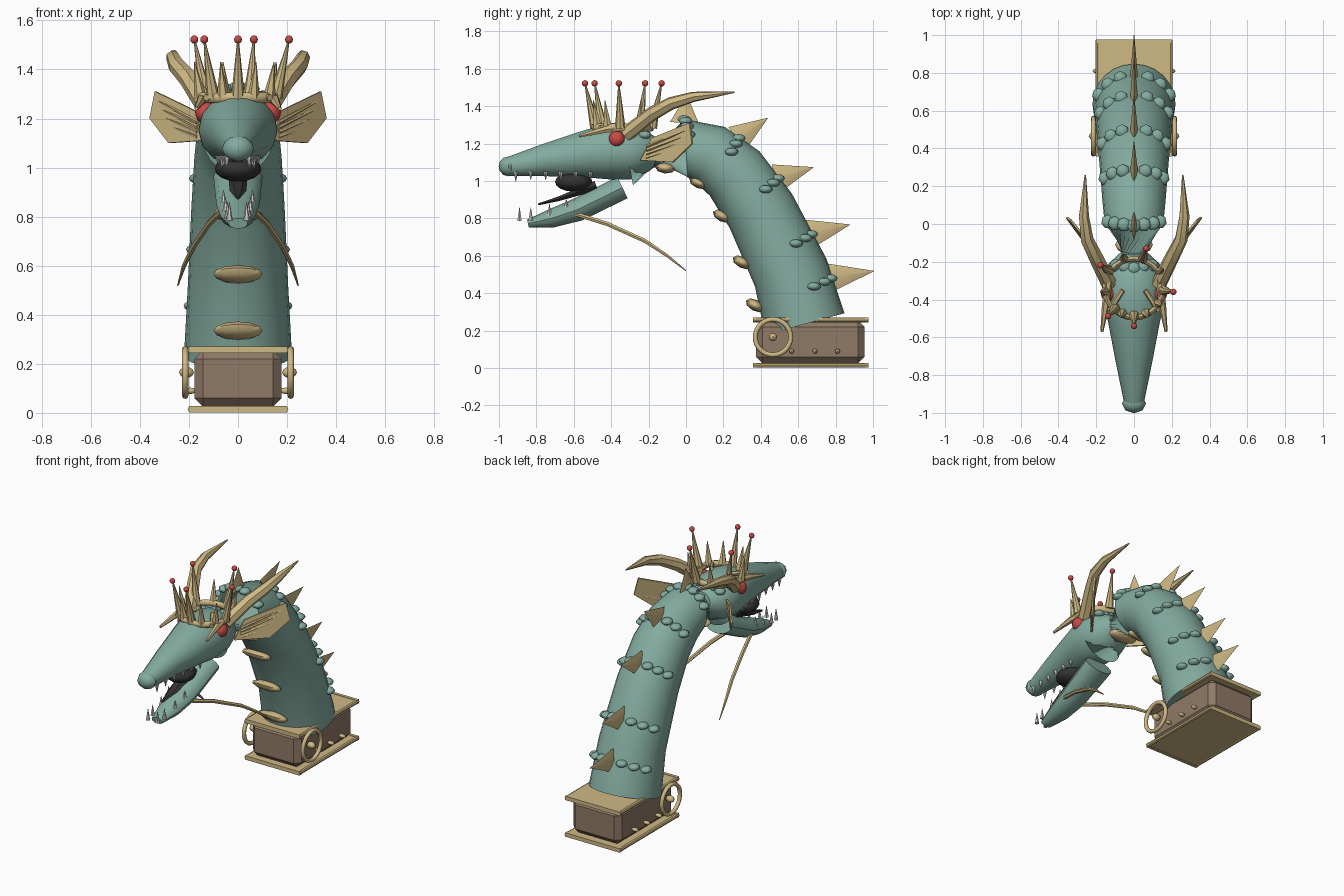
import bpy, bmesh, math
from mathutils import Vector, Matrix

cube = bpy.data.objects.get("Cube")
if cube:
    bpy.data.objects.remove(cube, do_unlink=True)


def material(name, rgb):
    m = bpy.data.materials.new(name)
    m.use_nodes = True
    m.diffuse_color = (*rgb, 1)
    m.node_tree.nodes["Principled BSDF"].inputs["Base Color"].default_value = (*rgb, 1)
    return m


teal = material("teal_skin", (0.23, 0.41, 0.35))
gold = material("gold", (0.63, 0.49, 0.235))
brown = material("brown_wood", (0.28, 0.195, 0.135))
red = material("red_gem", (0.58, 0.07, 0.06))
dark = material("dark_mouth", (0.035, 0.033, 0.035))
ivory = material("pale_teeth", (0.62, 0.62, 0.59))
X = Vector((1, 0, 0))


def finish(name, bm, mat, angle=35):
    bmesh.ops.recalc_face_normals(bm, faces=bm.faces)
    me = bpy.data.meshes.new(name)
    bm.to_mesh(me)
    bm.free()
    me.materials.append(mat)
    for p in me.polygons:
        p.use_smooth = True
    me.set_sharp_from_angle(angle=math.radians(angle))
    ob = bpy.data.objects.new(name, me)
    bpy.context.collection.objects.link(ob)
    return ob


def frame(pts, i):
    t = (pts[min(i + 1, len(pts) - 1)] - pts[max(i - 1, 0)]).normalized()
    s = (X - t * X.dot(t)).normalized()
    return t, s, t.cross(s)


def loft(name, pts, radii, mat, sides=8, twist=0.0, angle=35):
    """Skin elliptical rings along a path; twist turns only the last ring."""
    pts = [Vector(p) for p in pts]
    bm = bmesh.new()
    rings = []
    for i, (p, r) in enumerate(zip(pts, radii)):
        rx, rz = r if isinstance(r, tuple) else (r, r)
        _, s, u = frame(pts, i)
        off = twist if i == len(pts) - 1 else 0
        angs = [math.tau * k / sides + off for k in range(sides)]
        rings.append([bm.verts.new(p + s * rx * math.cos(a) + u * rz * math.sin(a)) for a in angs])
    for a, b in zip(rings, rings[1:]):
        for k in range(sides):
            j = (k + 1) % sides
            bm.faces.new((a[k], a[j], b[j], b[k]))
    bm.faces.new(rings[0])
    bm.faces.new(rings[-1])
    return finish(name, bm, mat, angle)


def blob(name, loc, size, mat, rot=Matrix.Identity(3), seg=8, rings=6, angle=50):
    bm = bmesh.new()
    bmesh.ops.create_uvsphere(bm, u_segments=seg, v_segments=rings, radius=1)
    for v in bm.verts:
        v.co = rot @ Vector(c * s for c, s in zip(v.co, size)) + Vector(loc)
    return finish(name, bm, mat, angle)


def box(name, loc, size, mat, bevel=0.0):
    bm = bmesh.new()
    bmesh.ops.create_cube(bm, size=1)
    for v in bm.verts:
        v.co = Vector(c * s for c, s in zip(v.co, size)) + Vector(loc)
    if bevel:
        bmesh.ops.bevel(bm, geom=bm.edges[:], offset=bevel, segments=1, affect='EDGES')
    return finish(name, bm, mat, 20)


def torus(name, loc, major, minor, mat, rot, squash=1.0, n=28, m=8):
    bm = bmesh.new()
    grid = []
    for i in range(n):
        a = math.tau * i / n
        row = []
        for k in range(m):
            b = math.tau * k / m
            r = major + minor * math.cos(b)
            c = Vector((r * math.cos(a), r * math.sin(a), squash * minor * math.sin(b)))
            row.append(bm.verts.new(rot @ c + Vector(loc)))
        grid.append(row)
    for i in range(n):
        for k in range(m):
            a, b = grid[i], grid[(i + 1) % n]
            j = (k + 1) % m
            bm.faces.new((a[k], b[k], b[j], a[j]))
    return finish(name, bm, mat, 60)


# Chest: chamfered box between two rimmed plates
box("chest", (0, 0.665, 0.14), (0.355, 0.58, 0.23), brown, 0.035)
for label, z in (("bottom", 0.015), ("top", 0.257)):
    box(label + "_plate", (0, 0.665, z), (0.39, 0.6, 0.02), gold)
    for s in (-1, 1):
        loft(label + "_side_rim", [(s * 0.192, 0.36, z), (s * 0.192, 0.975, z)], [0.013] * 2, gold)
        box(label + "_end_bar", (0, 0.667 + s * 0.3, z), (0.4, 0.02, 0.026), gold)

# Ring handles and studs
for s in (-1, 1):
    torus("ring_handle", (s * 0.215, 0.465, 0.165), 0.095, 0.013, gold, Matrix.Rotation(math.pi / 2, 3, 'Y'))
    blob("ring_boss", (s * 0.21, 0.465, 0.165), (0.03, 0.022, 0.022), gold)
    for y in (0.565, 0.69, 0.81):
        blob("chest_stud", (s * 0.195, y, 0.09), (0.025, 0.013, 0.013), gold)

# Neck: tapered arch, wrung just before it enters the skull
neck = [Vector(p) for p in ((0, 0.635, 0.235), (0, 0.56, 0.51), (0, 0.40, 0.84),
                            (0, 0.26, 1.04), (0, 0.13, 1.14), (0, 0, 1.175), (0, -0.31, 1.115))]
neck_r = [0.22, 0.205, 0.19, 0.178, 0.168, 0.155, 0.142]
loft("neck", neck, neck_r, teal, 24, twist=2.45, angle=50)

# Rows of back spines and flat scales
for u, length, droop in ((0.67, 0.22, 0.045), (1.4, 0.2, 0.045), (2.4, 0.18, 0.065), (3.6, 0.17, 0.07), (5, 0.13, 0.02)):
    i = int(u)
    f = u - i
    c = neck[i].lerp(neck[i + 1], f)
    r = neck_r[i] * (1 - f) + neck_r[i + 1] * f
    t = frame(neck, i)[0].lerp(frame(neck, i + 1)[0], f).normalized()
    n = t.cross(X)
    base = c + n * (r - 0.02)
    loft("back_spine", [base, base + n * (length + 0.02) - t * droop], [(0.022, 0.078), 0.001], gold, 4)
    for deg in (-62, -41, -20, 20, 41, 62) if i < 5 else (-62, -41, -20, 0, 20, 41, 62):
        a = math.radians(deg)
        d = n * math.cos(a) + X * math.sin(a)
        blob("back_scale", c + d * r - t * abs(a) * 0.015, (0.037, 0.038, 0.022), teal, seg=7)

# Belly scutes: wide blobs tipped upward at the front
for y, z, deg in ((0.37, 0.335, -28), (0.3, 0.565, -28), (0.195, 0.812, -25), (0.07, 0.99, -22), (-0.11, 1.07, -5)):
    rot = Matrix.Rotation(math.radians(deg), 3, 'X') @ Matrix.Rotation(math.pi / 2, 3, 'Y')
    blob("belly_scute", (0, y, z), (0.03, 0.056, 0.1), gold, rot)

# Skull and snout
loft("head", [(0, -0.96, 1.075), (0, -0.75, 1.112), (0, -0.52, 1.145), (0, -0.42, 1.155),
              (0, -0.3, 1.155), (0, -0.21, 1.165), (0, -0.15, 1.18)],
     [(0.05, 0.05), (0.093, 0.09), (0.137, 0.133), (0.16, 0.15), (0.162, 0.15), (0.135, 0.115), (0.07, 0.06)],
     teal, 14, angle=40)
blob("nose", (0, -0.95, 1.078), (0.064, 0.052, 0.053), teal)
for k in range(-2, 3):
    blob("crest_scale", (k * 0.048, -0.235 + abs(k) * 0.008, 1.27 - abs(k) * 0.012), (0.034, 0.034, 0.022), teal)
loft("lower_jaw", [(0, -0.845, 0.772), (0, -0.72, 0.8), (0, -0.58, 0.846), (0, -0.34, 0.965)],
     [(0.04, 0.022), (0.07, 0.05), (0.088, 0.062), (0.1, 0.064)], teal, 12)
blob("mouth_lining", (0, -0.6, 0.995), (0.095, 0.1, 0.052), dark, seg=12, rings=8)
loft("tongue", [(0, -0.79, 0.875), (0, -0.68, 0.905), (0, -0.48, 0.975)],
     [(0.008, 0.006), (0.034, 0.014), (0.04, 0.03)], dark, 6)

# Teeth
for s in (-1, 1):
    for k in range(6):
        y = -0.91 + k * 0.08
        x = s * (0.045 + k * 0.007)
        loft("upper_tooth", [(x, y, 1.05), (x, y, 1.005 - 0.01 * (k % 3 == 0))], [0.014, 0.001], ivory, 6)
    for k, (y, z) in enumerate(((-0.89, 0.785), (-0.83, 0.79), (-0.73, 0.815), (-0.64, 0.85))):
        x = s * (0.035 + k * 0.008)
        loft("lower_tooth", [(x, y, z), (x, y, z + 0.075 - k * 0.006)], [0.014, 0.001], ivory, 6)

# Paired face parts
for s in (-1, 1):
    blob("eye", (s * 0.133, -0.37, 1.225), (0.042, 0.044, 0.044), red, seg=16, rings=10)
    loft("whisker", [(s * x, y, z) for x, y, z in ((0.06, -0.61, 0.83), (0.12, -0.42, 0.77),
                                                  (0.18, -0.22, 0.68), (0.22, -0.1, 0.6), (0.245, 0.0, 0.52))],
         [0.013, 0.013, 0.012, 0.009, 0.003], gold, 6)
    loft("horn", [(s * x, y, z) for x, y, z in ((0.13, -0.32, 1.25), (0.2, -0.18, 1.36), (0.25, -0.08, 1.415),
                                               (0.266, 0.04, 1.45), (0.258, 0.26, 1.475))],
         [0.042, 0.039, 0.035, 0.028, 0.004], gold, 7)
    loft("brow", [(s * 0.17, -0.57, 1.24), (s * 0.15, -0.43, 1.275), (s * 0.13, -0.28, 1.29)],
         [0.008, 0.02, 0.018], gold, 6)
    loft("inner_brow", [(s * 0.13, -0.46, 1.285), (s * 0.06, -0.35, 1.305)], [0.014, 0.014], gold, 6)

    # Ear fin: a thin plate with raised ribs
    rim = [Vector((s * x, y, z)) for x, y, z in ((0.14, -0.24, 1.11), (0.17, -0.18, 1.23), (0.335, 0.02, 1.31),
                                                 (0.357, 0.035, 1.2), (0.28, -0.07, 1.1))]
    nrm = (rim[2] - rim[0]).cross(rim[3] - rim[1]).normalized() * 0.006
    bm = bmesh.new()
    front = [bm.verts.new(p + nrm) for p in rim]
    back = [bm.verts.new(p - nrm) for p in rim]
    bm.faces.new(front)
    bm.faces.new(back[::-1])
    for k in range(5):
        j = (k + 1) % 5
        bm.faces.new((front[k], back[k], back[j], front[j]))
    finish("ear_fin", bm, gold, 20)
    for k in range(4):
        z = 1.125 + k * 0.02
        loft("fin_rib", [(s * 0.165, -0.21, z), (s * 0.32, -0.005, z + 0.06 + k * 0.008)], [0.009, 0.005], gold, 5)

# Crown: band, tall jewelled spikes and short spikes between them
cy, cz = -0.33, 1.285
torus("crown_band", (0, cy - 0.01, cz), 0.155, 0.014, gold, Matrix.Identity(3), 1.5)


def around(deg, radius, z):
    a = math.radians(deg)
    return Vector((radius * math.cos(a), cy + radius * math.sin(a), z))


for deg in (-90, -8, 72, 148, 229):
    loft("tall_spike", [around(deg, 0.155, cz), around(deg, 0.208, 1.515)], [0.028, 0.004], gold, 8)
    blob("spike_gem", around(deg, 0.21, 1.522), (0.017,) * 3, red, seg=10, rings=8)
for deg in (-113, -66, -35, 30, 110, 190):
    loft("short_spike", [around(deg, 0.155, cz), around(deg, 0.18, 1.43)], [0.026, 0.002], gold, 6)
